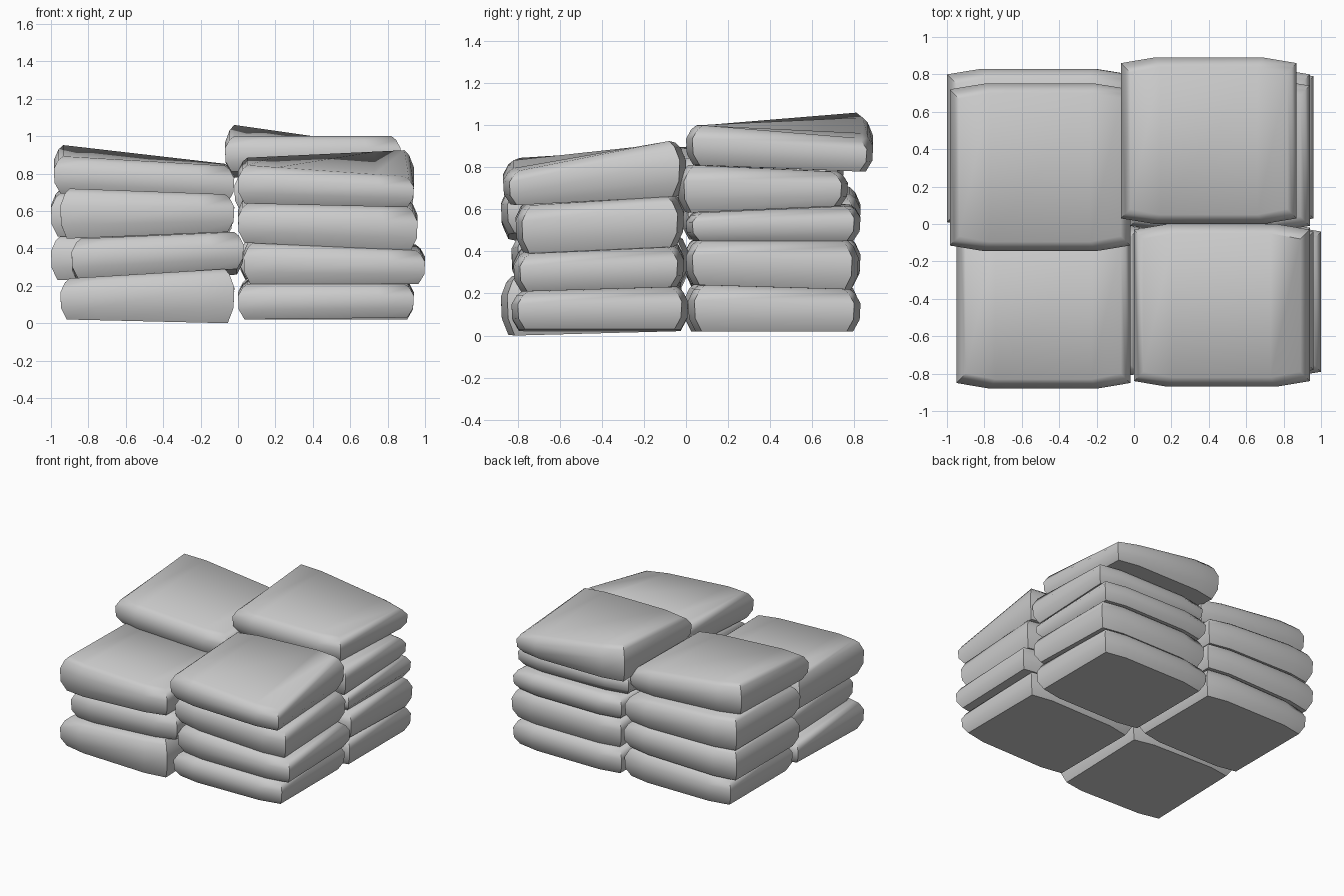
import bpy
import math

if "Cube" in bpy.data.objects:
    bpy.data.objects.remove(bpy.data.objects["Cube"])

# Side profile of a sack: (fraction of height, inset from full outline)
PROFILE = [(0.0, 0.035), (0.28, 0.004), (0.66, 0.0), (0.9, 0.025), (1.0, 0.05)]
COLS = [-0.5, -0.31, 0.31, 0.5]      # columns across the width
BOW = [0.03, 0.0, 0.0, 0.03]         # front and back edges bow outwards


def height(surf, u, v):
    """Tilted, twisted surface: mean, rise along x, rise along y, twist."""
    m, dx, dy, tw = surf
    return m + dx * u + dy * v + tw * u * v


def sack(name, box, low, high):
    x0, x1, y0, y1 = box
    cx, cy, w, d = (x0 + x1) / 2, (y0 + y1) / 2, x1 - x0, y1 - y0
    outline = [(u, -0.5, b) for u, b in zip(COLS, BOW)]
    outline += [(u, 0.5, b) for u, b in zip(reversed(COLS), BOW)]
    n = len(outline)
    verts, faces = [], []
    for f, inset in PROFILE:
        for u, v, b in outline:
            zb, zt = height(low, u, v), height(high, u, v)
            verts.append((cx + u * (w - 2 * inset),
                          cy + v * (d - 2 * inset - 2 * b),
                          zb + (zt - zb) * f))
    for r in range(len(PROFILE) - 1):
        for i in range(n):
            j = (i + 1) % n
            faces.append((r * n + i, r * n + j, (r + 1) * n + j, (r + 1) * n + i))
    top = (len(PROFILE) - 1) * n
    for i in range(3):
        faces.append((top + i, top + i + 1, top + n - 2 - i, top + n - 1 - i))
        faces.append((i, n - 1 - i, n - 2 - i, i + 1))
    mesh = bpy.data.meshes.new(name)
    mesh.from_pydata(verts, [], faces)
    obj = bpy.data.objects.new(name, mesh)
    bpy.context.collection.objects.link(obj)
    bpy.context.view_layer.objects.active = obj
    obj.select_set(True)
    bpy.ops.object.shade_smooth_by_angle(angle=math.radians(50))
    obj.select_set(False)


def stack(name, base, layers):
    low = base
    for k, (box, high) in enumerate(layers, 1):
        sack(f"{name}_sack_{k}", box, low, high)
        low = high


# Front left: three sacks
stack("front_left", (0.02, -0.02, 0.02, 0), [
    ((-0.95, -0.02, -0.88, 0.0), (0.25, 0.05, -0.03, 0)),
    ((-0.89, 0.03, -0.83, 0.01), (0.47, 0.035, 0.0, 0)),
    ((-0.95, -0.02, -0.88, -0.02), (0.70, -0.03, -0.01, 0)),
])

# Front right: four sacks
stack("front_right", (0.025, 0.01, 0.0, 0), [
    ((0.0, 0.94, -0.83, 0.01), (0.22, 0.0, 0.02, 0)),
    ((0.03, 1.0, -0.82, -0.01), (0.425, -0.04, 0.03, 0)),
    ((0.0, 0.96, -0.81, -0.01), (0.65, -0.02, 0.04, 0)),
    ((0.0, 0.94, -0.87, 0.0), (0.86, -0.01, 0.09, 0.10)),
])

# Back left: four sacks, the top one slid forwards
stack("back_left", (0.02, 0.0, 0.0, 0), [
    ((-0.94, -0.02, -0.01, 0.82), (0.24, 0.02, 0.0, 0)),
    ((-1.0, -0.02, -0.01, 0.83), (0.46, -0.01, 0.0, 0)),
    ((-1.0, -0.03, -0.02, 0.83), (0.68, -0.05, 0.02, 0)),
    ((-0.985, -0.02, -0.145, 0.75), (0.885, -0.075, 0.035, -0.05)),
])

# Back right: five sacks, the top one slid left
stack("back_right", (0.02, 0.0, 0.0, 0), [
    ((0.0, 0.94, 0.01, 0.83), (0.23, 0.0, -0.02, 0)),
    ((0.01, 0.96, 0.0, 0.82), (0.45, 0.0, 0.0, 0)),
    ((0.0, 0.94, 0.0, 0.83), (0.605, -0.01, 0.03, 0)),
    ((-0.02, 0.94, -0.04, 0.77), (0.795, 0.0, -0.03, 0)),
    ((-0.07, 0.87, 0.0, 0.89), (1.0, -0.06, 0.0, -0.12)),
])
